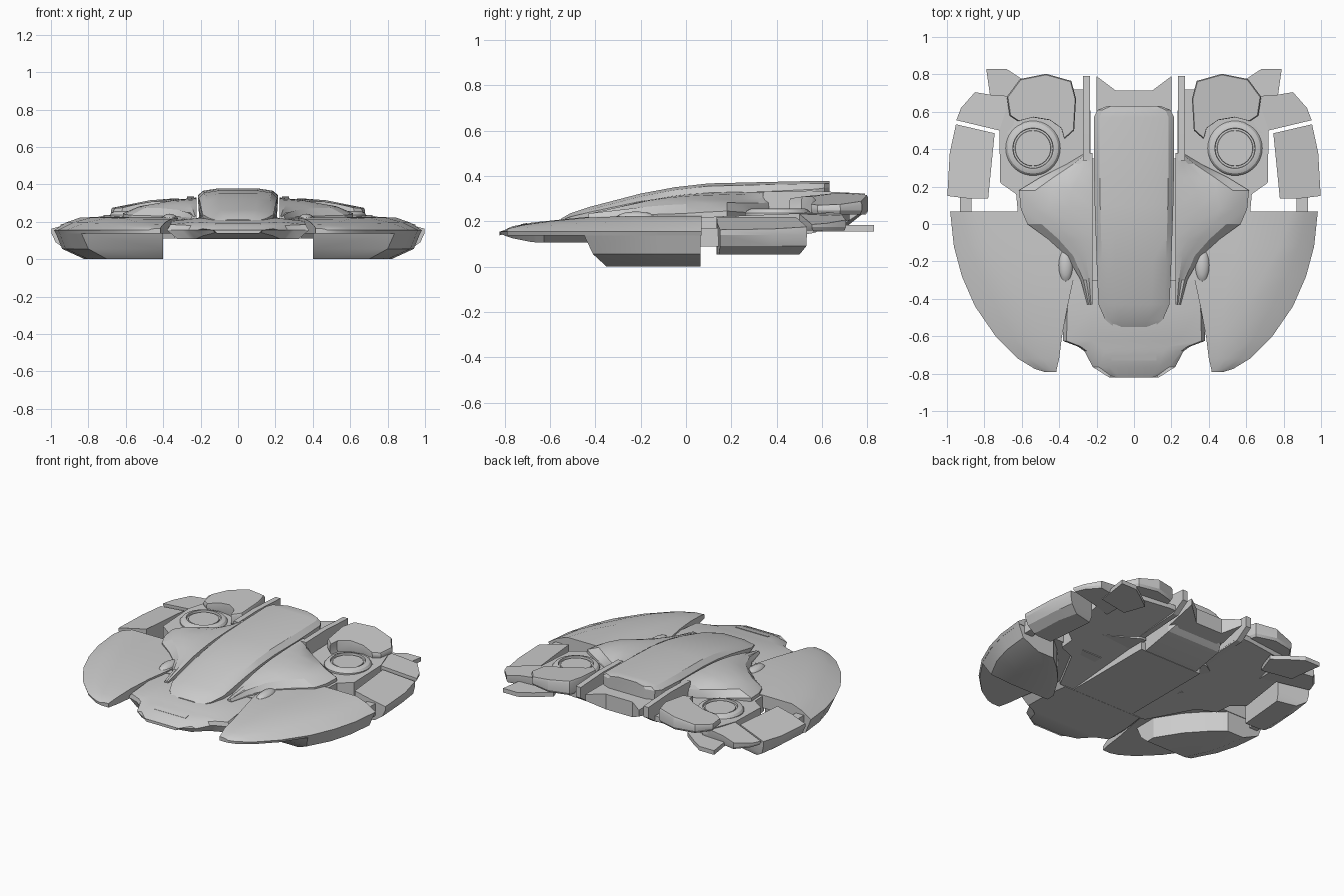
import bpy, bmesh, math
from math import sin, cos, pi


def finish(name, bm, mirror=True, angle=25):
    bmesh.ops.remove_doubles(bm, verts=bm.verts, dist=1e-5)
    bmesh.ops.recalc_face_normals(bm, faces=bm.faces)
    me = bpy.data.meshes.new(name)
    bm.to_mesh(me)
    bm.free()
    me.shade_smooth()
    me.set_sharp_from_angle(angle=math.radians(angle))
    ob = bpy.data.objects.new(name, me)
    bpy.context.collection.objects.link(ob)
    if mirror:
        ob.modifiers.new("mirror", 'MIRROR')
    return ob


def loft(name, rings, mirror=True, angle=25):
    """Skin a list of closed rings of equal length and cap the ends."""
    bm = bmesh.new()
    rows = [[bm.verts.new(p) for p in r] for r in rings]
    n = len(rows[0])
    for a, b in zip(rows, rows[1:]):
        for i in range(n):
            j = (i + 1) % n
            bm.faces.new((a[i], a[j], b[j], b[i]))
    bm.faces.new(rows[0])
    bm.faces.new(rows[-1][::-1])
    return finish(name, bm, mirror, angle)


def stack(name, layers, mirror=True):
    """Loft outlines upward; each z is a number or a function of x, y."""
    rings = []
    for pts, z in layers:
        rings.append([(x, y, z(x, y) if callable(z) else z) for x, y in pts])
    return loft(name, rings, mirror)


def shrink(pts, s):
    cx = sum(p[0] for p in pts) / len(pts)
    cy = sum(p[1] for p in pts) / len(pts)
    return [(cx + (x - cx) * s, cy + (y - cy) * s) for x, y in pts]


# Central spine: y, half width, top z, bottom z
rings = []
for y, w, t, b in [(-.55, .11, .212, .17), (-.51, .155, .235, .14), (-.43, .19, .262, .12),
                   (-.2, .2, .322, .11), (-.05, .205, .35, .11), (.1, .21, .367, .11),
                   (.35, .215, .373, .11), (.57, .215, .378, .15), (.61, .195, .378, .18),
                   (.632, .14, .378, .2)]:
    m = b + (t - b) * .84
    rings.append([(-w * .93, y, b), (-w, y, m), (-w * .86, y, t - .012), (-w * .5, y, t), (w * .5, y, t),
                  (w * .86, y, t - .012), (w, y, m), (w * .93, y, b)])
loft("spine", rings, False)

# Nose plate: y, half width, top z, bottom z
rings = []
for y, w, t, b in [(-.822, .13, .152, .145), (-.765, .22, .178, .125), (-.68, .265, .194, .108),
                   (-.655, .3, .197, .107), (-.625, .38, .2, .107), (-.45, .375, .218, .107),
                   (-.3, .35, .222, .107)]:
    e = .95 if y > -.7 else .85
    rings.append([(-w, y, .155), (-w * e, y, t - .015), (-w * .6, y, t), (w * .6, y, t), (w * e, y, t - .015),
                  (w, y, .155), (w * .85, y, b), (-w * .85, y, b)])
loft("nose_plate", rings, False)
loft("nose_slot_trim", [[(x, y, z + dz) for x, dz in ((-.12, 0), (.12, 0), (.12, .006), (-.12, .006))]
                        for y, z in ((-.73, .18), (-.70, .188))], False)

# Front wings: y, inner x, crest x, outer x, inner z, crest z
rings = []
for y, a, c, o, zi, zc in [(-.79, .415, .45, .48, .165, .163), (-.775, .413, .47, .53, .17, .17),
                           (-.72, .40, .49, .62, .185, .183), (-.6, .385, .54, .74, .2, .2),
                           (-.44, .355, .6, .85, .215, .216), (-.28, .32, .69, .92, .222, .222),
                           (-.12, .32, .78, .963, .225, .224), (.068, .32, .84, .983, .225, .224)]:
    rings.append([(a, y, .138), (a, y, zi), ((a + c) / 2, y, (zi + zc) / 2), (c, y, zc),
                  (c + (o - c) * .55, y, .155 + (zc - .155) * .6), (o, y, .155), (o - .008, y, .138)])
loft("front_wing", rings)

# Keels below the front wings: chamfered outside, cut diagonally inside
inner = [(.7, .064), (.6, -.02), (.5, -.13), (.4, -.29)]
stack("wing_keel", [
    ([(.4, -.35), (.7, -.35), (.77, -.2), (.8, -.08), (.82, .064)] + inner, 0),
    ([(.4, -.41), (.8, -.41), (.88, -.26), (.922, -.11), (.94, .064)] + inner, .055),
    ([(.4, -.45), (.838, -.45), (.912, -.28), (.955, -.12), (.975, .064)] + inner, .14)])

# Hull under the shoulders and pods
hull = [(.225, -.32), (.34, -.3), (.5, 0), (.62, .05), (.63, .16), (.715, .22), (.72, .5),
        (.66, .68), (.32, .72), (.235, .72)]
stack("hull_plate", [(hull, lambda x, y: .11 + max(0, y - .2) * .18),
                     (hull, lambda x, y: .215 + max(0, min(y, .6)) * .04)])
belly = [(-.235, -.4), (.235, -.4), (.235, .35), (-.235, .35)]
stack("belly", [(belly, .108), (belly, .17)], False)

# Domed shoulders: y, mid x, outer x, inner z, mid z, outer z
rings = []
for y, m, o, zi, zm, zo in [(-.43, .235, .25, .228, .225, .22), (-.3, .255, .285, .262, .25, .225),
                            (-.17, .29, .36, .293, .275, .23), (-.08, .35, .46, .308, .288, .232),
                            (0, .42, .57, .318, .292, .235), (.08, .46, .605, .324, .294, .24),
                            (.18, .44, .615, .328, .296, .245), (.25, .36, .5, .33, .298, .24),
                            (.32, .29, .36, .33, .3, .235), (.38, .24, .26, .33, .315, .23)]:
    k = (m + .225) / 2
    rings.append([(.222, y, .16), (.222, y, zi), (k, y, (zi + zm) / 2 + .006), (m, y, zm),
                  ((m + o) / 2, y, (zm + zo) / 2 + .012), (o, y, zo), (o, y, .16)])
loft("shoulder", rings, True, 20)

# Rounded intakes beside the shoulders
bm = bmesh.new()
bmesh.ops.create_uvsphere(bm, u_segments=20, v_segments=10, radius=1)
for v in bm.verts:
    v.co = (.365 + v.co.x * .04, -.22 + v.co.y * .09, .213 + v.co.z * .03)
finish("intake", bm)

# Round thruster rings, a lathed profile
N = 40
prof = [(.146, .2), (.146, .236), (.135, .25), (.116, .257), (.108, .257), (.106, .243), (.096, .243), (.094, .25)]
loft("thruster_ring", [[(.54 + r * cos(2 * pi * i / N), .405 + r * sin(2 * pi * i / N), z)
                        for i in range(N)] for r, z in prof])

# Rear pods wrapping the rings
pod = [(.68, .68), (.61, .775), (.47, .803), (.335, .765), (.31, .67), (.32, .5), (.37, .455),
       (.385, .51), (.45, .555), (.54, .57), (.62, .55), (.665, .58)]
podtop = lambda x, y: .325 - max(0, x - .42) * .2 - max(0, .62 - y) * .15
stack("rear_pod", [(shrink(pod, .95), .23), (pod, .247), (pod, lambda x, y: podtop(x, y) - .012),
                   (shrink(pod, .97), podtop)])

# Side blocks, tops falling away outwards
block = [(.745, .485), (.952, .533), (.985, .38), (.998, .15), (.89, .137), (.78, .135)]
low = [(.75, .47), (.88, .5), (.91, .37), (.92, .145), (.88, .137), (.78, .135)]
mid = [(.745, .485), (.94, .53), (.96, .38), (.975, .15), (.89, .137), (.78, .135)]
slope = lambda x, y: .218 - max(0, x - .8) * .28
stack("side_block", [(low, .053), (mid, .09), (block, .14), (block, slope)])
strut = [(.87, .05), (.93, .05), (.93, .16), (.87, .16)]
stack("block_strut", [(strut, .088), (strut, .17)])

# Rear outer plates
rear = [(.6, .46), (.72, .5), (.95, .555), (.925, .62), (.85, .705), (.76, .69), (.6, .68)]
stack("rear_plate", [(shrink(rear, .94), .16), (rear, .175),
                     (rear, lambda x, y: .24 - max(0, x - .68) * .2)])

# Small tail winglets
wing = [(.55, .56), (.76, .6), (.77, .69), (.79, .828), (.68, .828), (.6, .775), (.5, .7)]
stack("tail_winglet", [(wing, .155), (wing, .183)])

# Upright tail fins either side of the spine
loft("tail_fin", [[(x, y, z) for y, z in ((.34, .17), (.34, .33), (.55, .335), (.79, .322), (.79, .25), (.7, .19))]
                  for x in (.235, .272)])

# Notched centre tail
tail = [(-.2, .5), (.2, .5), (.2, .79), (.1, .715), (-.1, .715), (-.2, .79)]
stack("centre_tail", [(tail, lambda x, y: .17 + max(0, y - .7) * .8), (tail, .285)], False)
